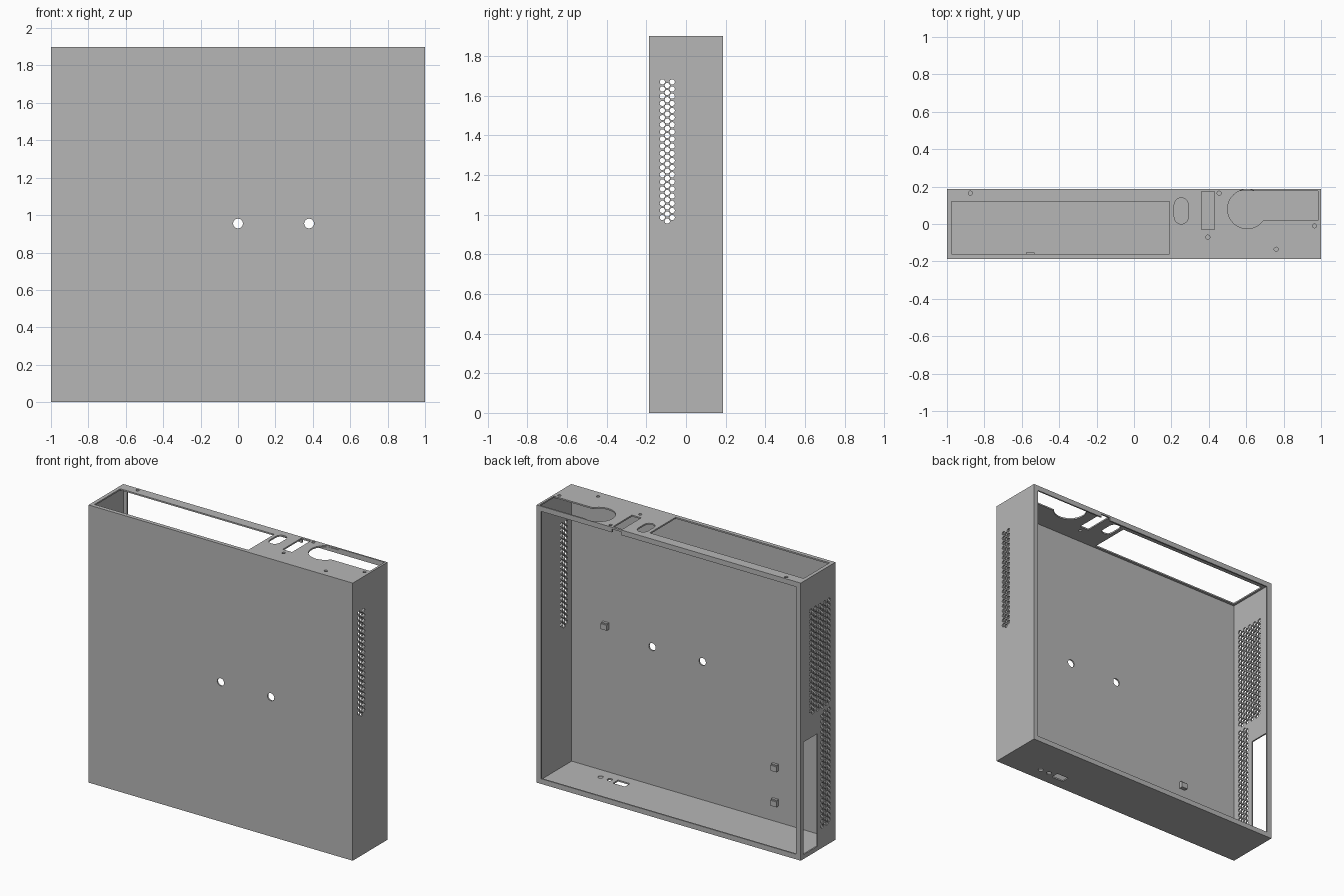
import bpy
import bmesh
from math import pi, sin, cos, radians
from mathutils import Matrix, Vector

cube = bpy.data.objects.get("Cube")
if cube:
    bpy.data.objects.remove(cube, do_unlink=True)

# Overall sizes
W, D, H = 1.0, 0.1875, 1.9      # half width, half depth, height
T = 0.01                        # sheet thickness
LIP = 0.035                     # width of the return lip at the back

metal = bpy.data.materials.new("grey sheet metal")
metal.use_nodes = True
GREY = (0.47, 0.47, 0.47, 1)
metal.diffuse_color = GREY
metal.node_tree.nodes["Principled BSDF"].inputs["Base Color"].default_value = GREY


# Outline helpers
def rect(u0, u1, v0, v1):
    return [(u0, v0), (u1, v0), (u1, v1), (u0, v1)]


def arc(u, v, r, a0, a1, n):
    angles = [radians(a0 + (a1 - a0) * i / n) for i in range(n + 1)]
    return [(u + r * cos(a), v + r * sin(a)) for a in angles]


def circle(u, v, r, n=16):
    return arc(u, v, r, 0, 360, n)[:-1]


def vents(u0, v0, columns, rows):
    """Staggered field of round holes."""
    return [circle(u0 + c * 0.0247, v0 + r * 0.036 - (c % 2) * 0.018, 0.0135, 10)
            for c in range(columns) for r in range(rows)]


def panel(name, u_axis, v_axis, centre, outline, holes):
    """Flat sheet with cut-outs, extruded to the sheet thickness."""
    curve = bpy.data.curves.new(name + "_outline", "CURVE")
    curve.dimensions = "2D"
    curve.fill_mode = "BOTH"
    curve.extrude = T / 2
    for loop in [outline] + holes:
        spline = curve.splines.new("POLY")
        spline.points.add(len(loop) - 1)
        for point, (u, v) in zip(spline.points, loop):
            point.co = (u, v, 0, 1)
        spline.use_cyclic_u = True
    temp = bpy.data.objects.new(name + "_outline", curve)
    bpy.context.collection.objects.link(temp)
    bpy.context.view_layer.update()
    mesh = bpy.data.meshes.new_from_object(
        temp.evaluated_get(bpy.context.evaluated_depsgraph_get()))
    bpy.data.objects.remove(temp, do_unlink=True)
    bpy.data.curves.remove(curve)

    # Stand the sheet up in its place
    u, v = Vector(u_axis), Vector(v_axis)
    place = Matrix((u, v, u.cross(v))).transposed().to_4x4()
    place.translation = centre
    bm = bmesh.new()
    bm.from_mesh(mesh)
    bmesh.ops.remove_doubles(bm, verts=bm.verts, dist=0.00005)
    bm.transform(place)
    bmesh.ops.recalc_face_normals(bm, faces=bm.faces)
    for face in bm.faces:
        face.smooth = False
    bm.to_mesh(mesh)
    bm.free()
    add_object(name, mesh)


def add_object(name, mesh):
    mesh.name = name
    mesh.materials.clear()
    mesh.materials.append(metal)
    bpy.context.collection.objects.link(bpy.data.objects.new(name, mesh))


X, Y, Z = (1, 0, 0), (0, 1, 0), (0, 0, 1)

# Front plate with two mounting holes
panel("front_plate", X, Z, (0, -D + T / 2, 0), rect(-W, W, 0, H),
      [circle(0, 0.955, 0.026, 24), circle(0.38, 0.955, 0.026, 24)])

# Top plate: large opening, slots, keyhole and screw holes
keyhole = arc(0.605, 0.08, 0.105, 67.5, 325.2, 24) + [(0.985, 0.02), (0.985, 0.177)]
slot = arc(0.2525, 0.1025, 0.0375, 0, 180, 10) + arc(0.2525, 0.0375, 0.0375, 180, 360, 10)
screws = [(-0.875, 0.165), (0.455, 0.165), (0.395, -0.07), (0.76, -0.135), (0.965, -0.01)]
panel("top_plate", X, Y, (0, 0, H - T / 2), rect(-W, W, -D + T, D),
      [rect(-0.975, 0.19, -0.16, 0.12), slot, rect(0.36, 0.43, -0.03, 0.173), keyhole]
      + [circle(u, v, 0.011, 12) for u, v in screws])

# Bottom plate with a socket opening and two small holes
panel("bottom_plate", X, Y, (0, 0, T / 2), rect(-W, W, -D + T, D),
      [rect(0.505, 0.595, -0.115, -0.06),
       circle(0.64, -0.09, 0.017), circle(0.71, -0.09, 0.017)])

# Side walls with ventilation fields
wall = rect(-D + T, D, T, H - T)
panel("left_wall", Y, Z, (W - T / 2, 0, 0), wall, vents(-0.119, 0.985, 3, 20))
panel("right_wall", Y, Z, (-W + T / 2, 0, 0), wall,
      vents(-0.119, 0.985, 9, 20) + vents(-0.119, 0.165, 4, 22)
      + [rect(0.005, 0.155, 0.03, 0.8)])

# Return lip around the open back, notched at the top
inner = W - LIP
opening = [(-inner, LIP), (inner, LIP), (inner, H - LIP),
           (0.43, H - LIP), (0.43, H - T - 0.003), (0.36, H - T - 0.003),
           (0.36, H - LIP), (-inner, H - LIP)]
panel("back_lip", X, Z, (0, D - T / 2, 0), rect(-W + T, W - T, T, H - T), [opening])

# Small clips on the inside of the front plate
for i, (x, z) in enumerate([(0.73, 1.01), (-0.555, 0.385), (-0.555, 0.145)]):
    bm = bmesh.new()
    bmesh.ops.create_cube(bm, size=1)
    bmesh.ops.scale(bm, vec=(0.045, 0.027, 0.045), verts=bm.verts)
    bmesh.ops.translate(bm, vec=(x, -D + T + 0.0125, z), verts=bm.verts)
    top_edges = [e for e in bm.edges
                 if all(v.co.y > -D + T + 0.02 and v.co.z > z for v in e.verts)]
    bmesh.ops.bevel(bm, geom=top_edges, offset=0.008, segments=2, affect="EDGES")
    clip = bpy.data.meshes.new("inner_clip")
    bm.to_mesh(clip)
    bm.free()
    add_object(f"inner_clip_{i + 1}", clip)
